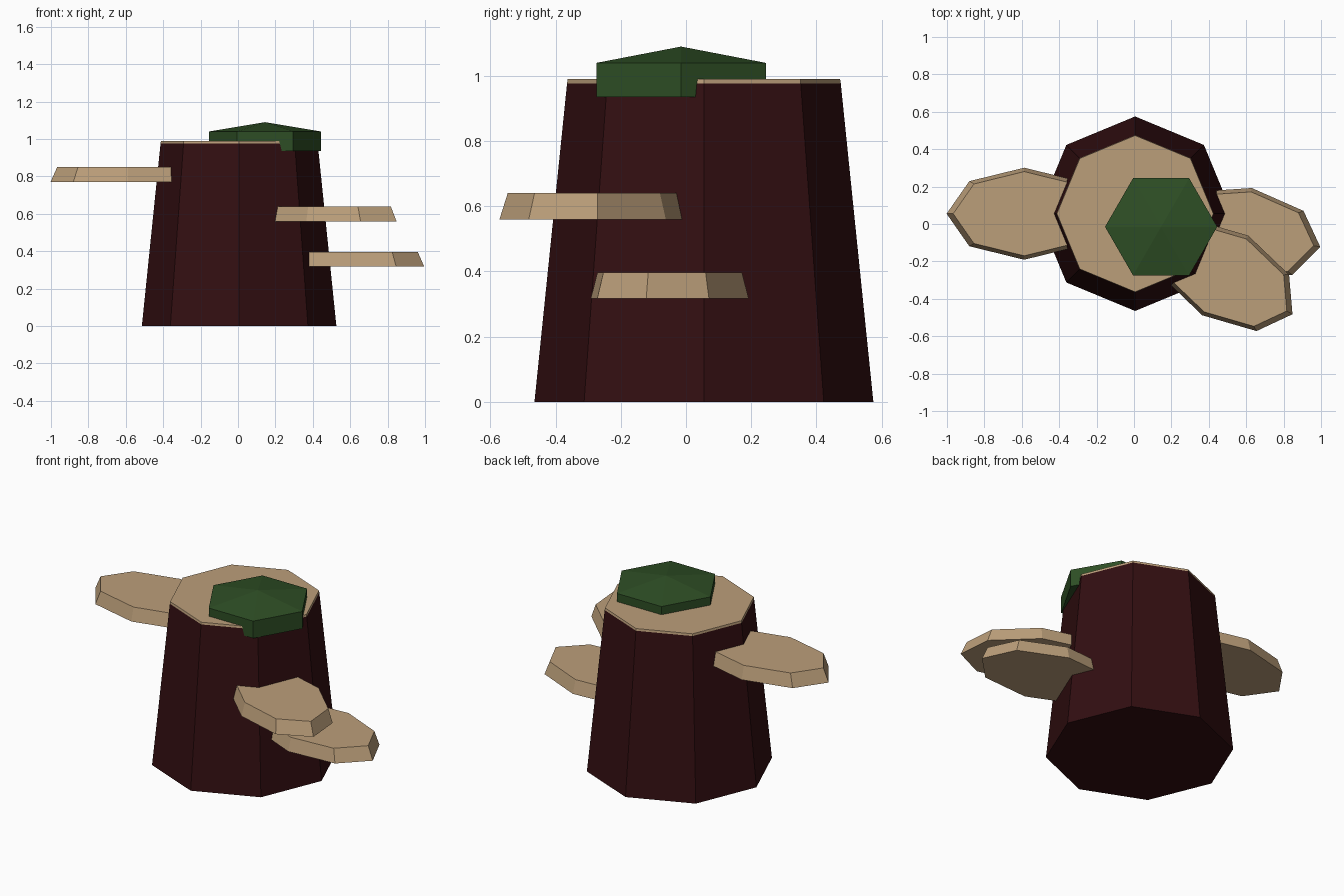
import bpy
import bmesh
from math import cos, sin, pi, radians

cube = bpy.data.objects.get("Cube")
if cube:
    bpy.data.objects.remove(cube, do_unlink=True)


def material(name, rgb):
    mat = bpy.data.materials.new(name)
    mat.use_nodes = True
    mat.diffuse_color = (*rgb, 1)
    bsdf = mat.node_tree.nodes["Principled BSDF"]
    bsdf.inputs["Base Color"].default_value = (*rgb, 1)
    bsdf.inputs["Roughness"].default_value = 0.9
    return mat


bark = material("dark_bark", (0.032, 0.0045, 0.0055))
wood = material("pale_wood", (0.5, 0.345, 0.195))
green = material("moss_green", (0.027, 0.076, 0.018))


def lofted(name, mat, sides, rings, centre, turn=0, apex=None):
    """Stack of polygon rings (x radius, y radius, z), closed flat or by a point."""
    bm = bmesh.new()
    loops = []
    for rx, ry, z in rings:
        angles = [2 * pi * i / sides for i in range(sides)]
        loops.append([bm.verts.new((rx * cos(a), ry * sin(a), z)) for a in angles])
    bm.faces.new(loops[0][::-1])
    for low, high in zip(loops, loops[1:]):
        for i in range(sides):
            j = (i + 1) % sides
            bm.faces.new((low[i], low[j], high[j], high[i]))
    top = loops[-1]
    if apex is None:
        bm.faces.new(top)
    else:
        tip = bm.verts.new((0, 0, apex))
        for i in range(sides):
            bm.faces.new((top[i], top[(i + 1) % sides], tip))
    mesh = bpy.data.meshes.new(name)
    bm.to_mesh(mesh)
    bm.free()
    mesh.materials.append(mat)
    obj = bpy.data.objects.new(name, mesh)
    obj.location = (*centre, 0)
    obj.rotation_euler.z = radians(turn)
    bpy.context.collection.objects.link(obj)
    return obj


# Tapered stump with a thin cut-wood top
middle = (0.006, 0.055)
lofted("trunk", bark, 8, [(0.52, 0.52, 0), (0.42, 0.42, 0.977)], middle)
lofted("cut_top", wood, 8, [(0.42, 0.42, 0.977), (0.418, 0.418, 0.99)], middle)

# Moss cushion overhanging the top edge
lofted("moss", green, 6, [(0.3, 0.3, 0.935), (0.3, 0.3, 1.04)],
       (0.145, -0.015), apex=1.09)


# Shelf fungi growing out of the sides
def shelf(name, centre, turn, z):
    a, b, rim = 0.415, 0.246, 0.915
    lofted(name, wood, 8, [(a, b, z), (a * rim, b * rim, z + 0.08)], centre, turn)


shelf("right_shelf_fungus", (-0.587, 0.055), 180, 0.77)
shelf("left_low_shelf_fungus", (0.587, -0.05), -10, 0.317)
shelf("left_front_shelf_fungus", (0.488, -0.275), -30, 0.56)
